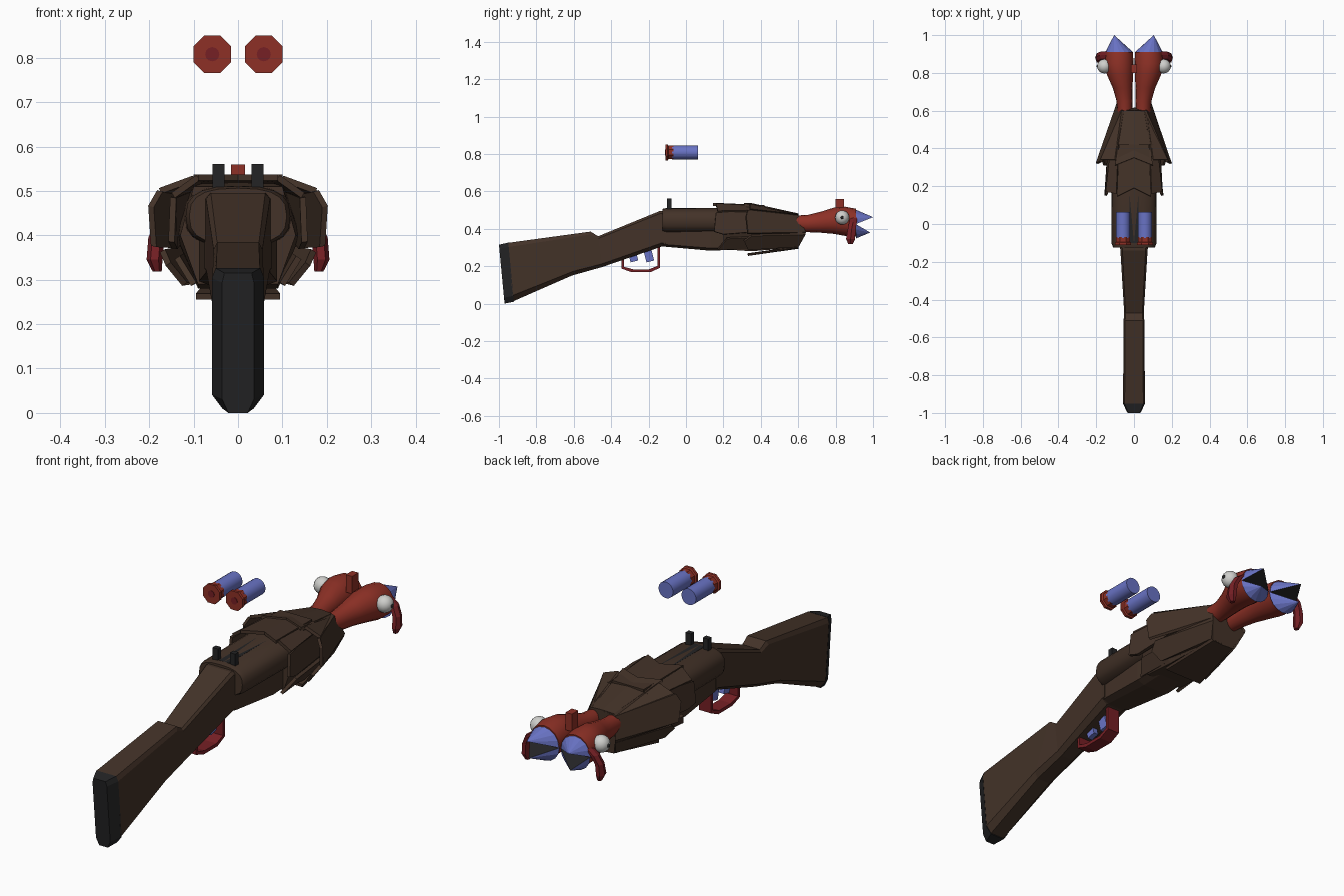
import bpy, bmesh, math
from mathutils import Vector

cube = bpy.data.objects.get("Cube")
if cube:
    bpy.data.objects.remove(cube, do_unlink=True)


def material(name, r, g, b):
    m = bpy.data.materials.new(name)
    m.use_nodes = True
    m.diffuse_color = (r, g, b, 1)
    m.node_tree.nodes["Principled BSDF"].inputs["Base Color"].default_value = (r, g, b, 1)
    return m


BROWN = material("dark walnut", .056, .032, .021)
BLACK = material("charcoal", .017, .017, .018)
RED = material("brick red", .27, .030, .019)
CRIMSON = material("deep crimson", .18, .014, .018)
BLUE = material("periwinkle", .14, .17, .55)
WHITE = material("eye white", .62, .62, .60)


def make(name, bm, *mats, smooth=False):
    bmesh.ops.recalc_face_normals(bm, faces=bm.faces[:])
    me = bpy.data.meshes.new(name)
    bm.to_mesh(me)
    bm.free()
    for m in mats:
        me.materials.append(m)
    ob = bpy.data.objects.new(name, me)
    bpy.context.collection.objects.link(ob)
    if smooth:
        bpy.ops.object.select_all(action='DESELECT')
        ob.select_set(True)
        bpy.context.view_layer.objects.active = ob
        bpy.ops.object.shade_smooth_by_angle(angle=math.radians(40))
    return ob


def loft(name, rings, mat, smooth=False):
    """Skin a list of equal rings and cap both ends."""
    bm = bmesh.new()
    loops = [[bm.verts.new(p) for p in ring] for ring in rings]
    n = len(loops[0])
    for a, b in zip(loops, loops[1:]):
        for i in range(n):
            bm.faces.new((a[i], a[(i + 1) % n], b[(i + 1) % n], b[i]))
    bm.faces.new(loops[0])
    bm.faces.new(loops[-1])
    return make(name, bm, mat, smooth=smooth)


def ellipse(x, y, z, rx, rz, n=16, power=2.0, turn=0.0):
    """Ring facing along y; a power above 2 squares it off."""
    ring = []
    for i in range(n):
        a = 2 * math.pi * i / n + turn
        c, s = math.cos(a), math.sin(a)
        ring.append((x + rx * math.copysign(abs(c) ** (2 / power), c), y,
                     z + rz * math.copysign(abs(s) ** (2 / power), s)))
    return ring


def section(y_top, z_top, y_low, z_low, half):
    """Chamfered upright section that may lean along y."""
    shape = [(.6, 0), (1, .1), (1, .93), (.85, 1)]
    shape += [(-w, t) for w, t in reversed(shape)]
    return [(w * half, y_low + t * (y_top - y_low), z_low + t * (z_top - z_low)) for w, t in shape]


def box(name, x, y, z, sx, sy, sz, mat, tilt=0):
    bm = bmesh.new()
    bmesh.ops.create_cube(bm, size=1)
    for v in bm.verts:
        v.co = Vector((v.co.x * sx, v.co.y * sy, v.co.z * sz))
    ob = make(name, bm, mat)
    ob.location = (x, y, z)
    ob.rotation_euler.x = tilt
    return ob


# Stock, butt pad, fore-end and barrel block
loft("stock", [section(-.95, .325, -.925, .012, .058), section(-.51, .385, -.61, .15, .055),
               section(-.47, .36, -.45, .195, .052), section(-.14, .495, -.13, .305, .072),
               section(-.11, .495, -.11, .305, .075)], BROWN)
loft("butt_pad", [section(-1, .315, -.97, 0, .036), section(-.95, .326, -.92, .01, .059)], BLACK)
loft("fore_end", [section(-.12, .42, -.12, .305, .072), section(.13, .42, .13, .283, .088),
                  section(.55, .42, .55, .30, .08)], BROWN)
loft("barrel_block", [ellipse(0, y, .443, .118 * k, .068 * k, 20, 2.7)
                      for y, k in ((-.125, .93), (-.105, 1), (.35, 1.03))], BROWN, True)

# Plumage body: closed core with the front rim that the feathers grow from
TOP, MID, LOW = (.06, .60, .475), (.09, .64, .375), (.06, .60, .30)


def flip(p):
    return (-p[0], p[1], p[2])


def hexagon(a, b, c):
    return [a, b, c, flip(c), flip(b), flip(a)]


loft("feather_core", [hexagon((.1, .2, .51), (.13, .2, .40), (.09, .2, .29)),
                      hexagon((.1, .35, .52), (.14, .35, .40), (.09, .35, .28)),
                      hexagon(TOP, MID, LOW)], BROWN)


def feathers(name, side_plates, centre_plates):
    """Mirrored side plates plus notched plates across the centre line."""
    bm = bmesh.new()
    for plate in side_plates:
        for pts in (plate, [flip(p) for p in plate]):
            bm.faces.new([bm.verts.new(p) for p in pts])
    for front, rear, notch in centre_plates:
        mid_front, mid_rear = (0, front[1], front[2]), (0, rear[1] + notch, rear[2])
        for s in (1, -1):
            pts = [mid_front, (s * front[0],) + front[1:], (s * rear[0],) + rear[1:], mid_rear]
            bm.faces.new([bm.verts.new(p) for p in pts])
    bmesh.ops.remove_doubles(bm, verts=bm.verts[:], dist=.0001)
    ob = make(name, bm, BROWN)
    mod = ob.modifiers.new("thickness", 'SOLIDIFY')
    mod.thickness = .014
    mod.offset = 0


feathers("outer_feathers",
         [[TOP, MID, (.19, .33, .375), (.196, .32, .465), (.176, .33, .50)],
          [TOP, (.176, .34, .50), (.1, .34, .528)],
          [MID, LOW, (.12, .33, .29), (.157, .31, .335), (.17, .35, .365)]],
         [(TOP, (.1, .31, .53), .04), (LOW, (.095, .33, .262), 0)])
feathers("inner_feathers",
         [[(.10, .42, .505), (.13, .45, .39), (.143, .20, .37), (.15, .15, .385), (.146, .16, .485)],
          [(.08, .42, .515), (.12, .42, .495), (.146, .17, .49), (.09, .16, .53)],
          [(.12, .45, .36), (.08, .45, .30), (.1, .17, .29), (.137, .22, .35)]],
         [((.08, .42, .52), (.09, .145, .53), .045)])

# Rib and notched rear sight
box("top_rib", 0, .06, .503, .05, .32, .016, BLACK)
box("rear_sight_base", 0, -.09, .497, .116, .024, .018, BLACK)
for side, s in (("left", 1), ("right", -1)):
    box("rear_sight_post_" + side, s * .044, -.09, .525, .027, .024, .072, BLACK)
box("front_sight", 0, .823, .52, .032, .045, .08, RED)

# Trigger guard swept as a flat band, with two triggers
path = [(-.345, .25), (-.345, .187), (-.29, .168), (-.19, .168), (-.138, .192), (-.138, .315)]
hub = Vector((-.24, .26))
rings = []
for p in path:
    outer = Vector(p)
    inner = outer + (hub - outer).normalized() * .017
    if p in (path[0], path[-1]):
        inner = outer + Vector((math.copysign(.014, hub.x - outer.x), 0))
    rings.append([(w, q.x, q.y) for w, q in ((-.03, outer), (.03, outer), (.03, inner), (-.03, inner))])
loft("trigger_guard", rings, CRIMSON)
for name, y in (("rear_trigger", -.285), ("front_trigger", -.2)):
    box(name, 0, y, .262, .024, .042, .075, BLUE, .25)

# Two bird heads serving as muzzles
for side, s in (("left", 1), ("right", -1)):
    neck = [(.048, .57, .428, .038, .042), (.05, .65, .428, .042, .046), (.06, .72, .435, .052, .056),
            (.074, .79, .443, .069, .070), (.08, .85, .44, .077, .078), (.078, .91, .433, .073, .074)]
    loft("head_" + side, [ellipse(s * x, y, z, rx, rz) for x, y, z, rx, rz in neck], RED, True)

    # Open beak: blue half cones with dark inner faces
    for part, up, tip_z in (("upper", 1, .462), ("lower", -1, .38)):
        bm = bmesh.new()
        tip = bm.verts.new((s * .105, 1 if up > 0 else .985, tip_z))
        arc = [bm.verts.new((s * .078 + .075 * math.cos(a), .908, .425 + up * .077 * math.sin(a)))
               for a in (math.pi * i / 8 for i in range(9))]
        for a, b in zip(arc, arc[1:]):
            bm.faces.new((a, b, tip))
        bm.faces.new((arc[0], arc[-1], tip)).material_index = 1
        bm.faces.new(arc)
        make(part + "_beak_" + side, bm, BLUE, BLACK)

    # Eye, pupil and hanging wattle
    for part, x, r, mat in (("eye", .157, .038, WHITE), ("pupil", .19, .009, BLACK)):
        bm = bmesh.new()
        bmesh.ops.create_uvsphere(bm, u_segments=16, v_segments=10, radius=r)
        ob = make(part + "_" + side, bm, mat, smooth=True)
        ob.location = (s * x, .835, .46)
    wattle = [(.135, .895, .46, .012, .022), (.165, .893, .435, .017, .024), (.184, .885, .395, .018, .024),
              (.188, .88, .345, .018, .028), (.182, .88, .318, .010, .014)]
    loft("wattle_" + side, [[(s * x + rx * math.cos(a), y + ry * math.sin(a), z)
                             for a in (math.pi * i / 3 for i in range(6))]
                            for x, y, z, rx, ry in wattle], CRIMSON)

    # Floating cartridge
    x, z = s * .058, .808
    loft("cartridge_case_" + side, [ellipse(x, y, z, .037, .037) for y in (-.075, .063)], BLUE, True)
    turn = math.pi / 8
    loft("cartridge_base_" + side, [ellipse(x, y, z, r, r, 8, 2, turn)
                                    for y, r in ((-.11, .046), (-.098, .046), (-.094, .039), (-.068, .039))], RED)
    loft("primer_" + side, [ellipse(x, y, z, .016, .016, 12) for y in (-.112, -.105)], CRIMSON)
